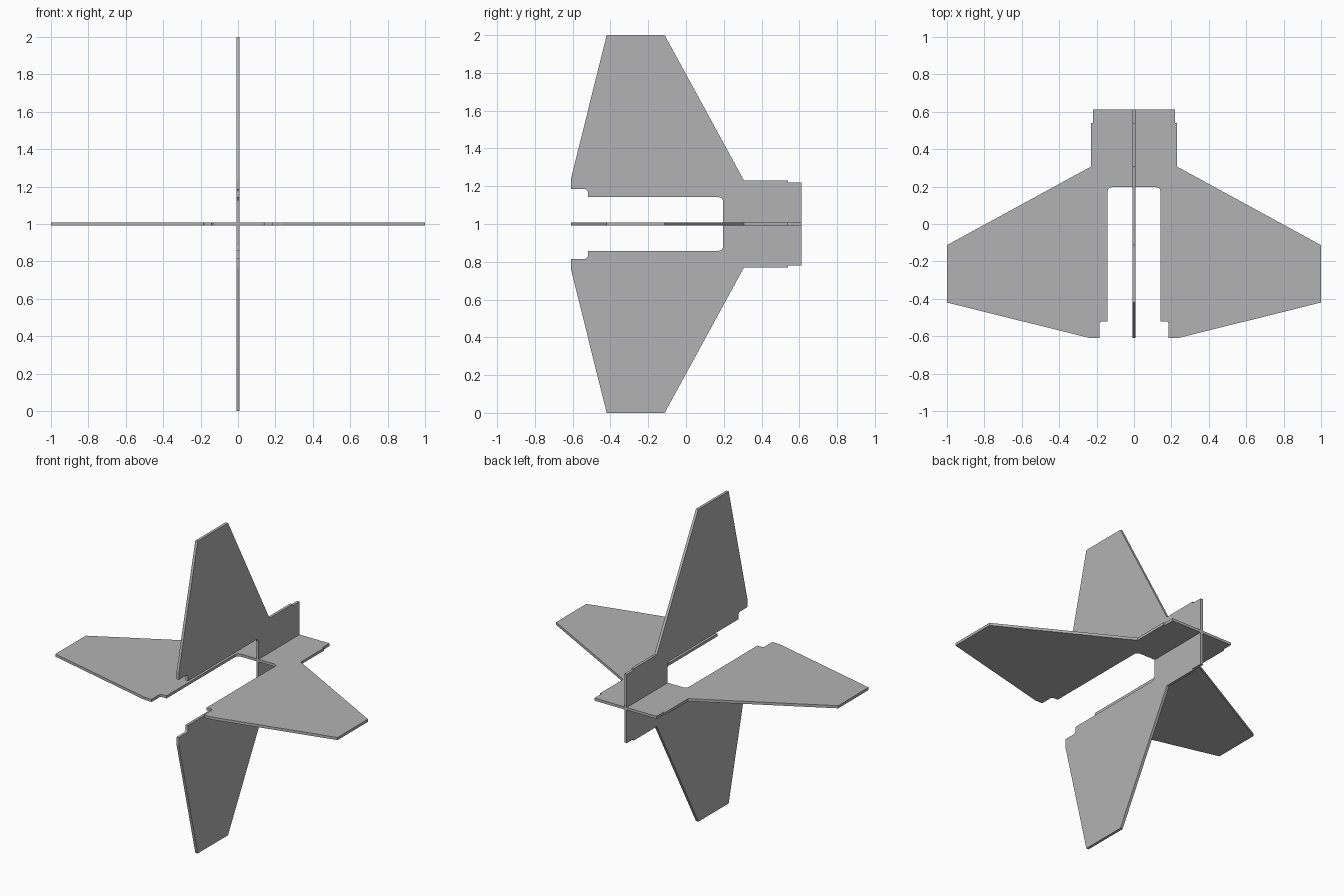
import bpy, bmesh
from math import pi
from mathutils import Matrix, Vector

if "Cube" in bpy.data.objects:
    bpy.data.objects.remove(bpy.data.objects["Cube"], do_unlink=True)

THICKNESS = 0.017

grey = bpy.data.materials.new("plain grey")
grey.use_nodes = True
colour = (0.45, 0.45, 0.45, 1)
grey.diffuse_color = colour
grey.node_tree.nodes["Principled BSDF"].inputs["Base Color"].default_value = colour

# Half outline of one plate: (distance from axis, y, fillet radius)
HALF = [
    (0.142, 0.197, 0.025),   # closed end of the slot
    (0.142, -0.52, 0),
    (0.185, -0.52, 0.015),   # notch at the open end
    (0.185, -0.61, 0),
    (0.235, -0.61, 0),
    (1.0, -0.42, 0),         # fin tip
    (1.0, -0.113, 0),
    (0.23, 0.307, 0),        # fin root
    (0.23, 0.54, 0),
    (0.22, 0.54, 0),         # narrow tail step
    (0.22, 0.612, 0),
]


def rounded(points, steps=5):
    """Replace each corner that has a radius with a short curve."""
    result = []
    for i, (x, y, r) in enumerate(points):
        p = Vector((x, y))
        if not r:
            result.append(p)
            continue
        before = Vector(points[i - 1][:2]) if i else Vector((0, y))
        after = Vector(points[i + 1][:2])
        a = (before - p).normalized() * r
        b = (after - p).normalized() * r
        centre = p + a + b
        for k in range(steps + 1):
            t = k / steps
            arm = (-b).lerp(-a, t).normalized() * r
            result.append(centre + arm)
    return result


def plate(name, turn):
    """Extrude the mirrored outline into a flat plate, turned about the y axis."""
    half = rounded(HALF)
    outline = half + [Vector((-p.x, p.y)) for p in reversed(half)]
    bm = bmesh.new()
    face = bm.faces.new([bm.verts.new((p.x, p.y, -THICKNESS / 2)) for p in outline])
    grown = bmesh.ops.extrude_face_region(bm, geom=[face], use_keep_orig=True)
    top = [v for v in grown["geom"] if isinstance(v, bmesh.types.BMVert)]
    bmesh.ops.translate(bm, verts=top, vec=(0, 0, THICKNESS))
    bmesh.ops.recalc_face_normals(bm, faces=bm.faces)
    bm.transform(Matrix.Translation((0, 0, 1)) @ Matrix.Rotation(turn, 4, "Y"))
    mesh = bpy.data.meshes.new(name)
    bm.to_mesh(mesh)
    bm.free()
    mesh.materials.append(grey)
    bpy.context.collection.objects.link(bpy.data.objects.new(name, mesh))


# Two crossed plates make the four fins
plate("horizontal_fin_plate", 0)
plate("vertical_fin_plate", pi / 2)
